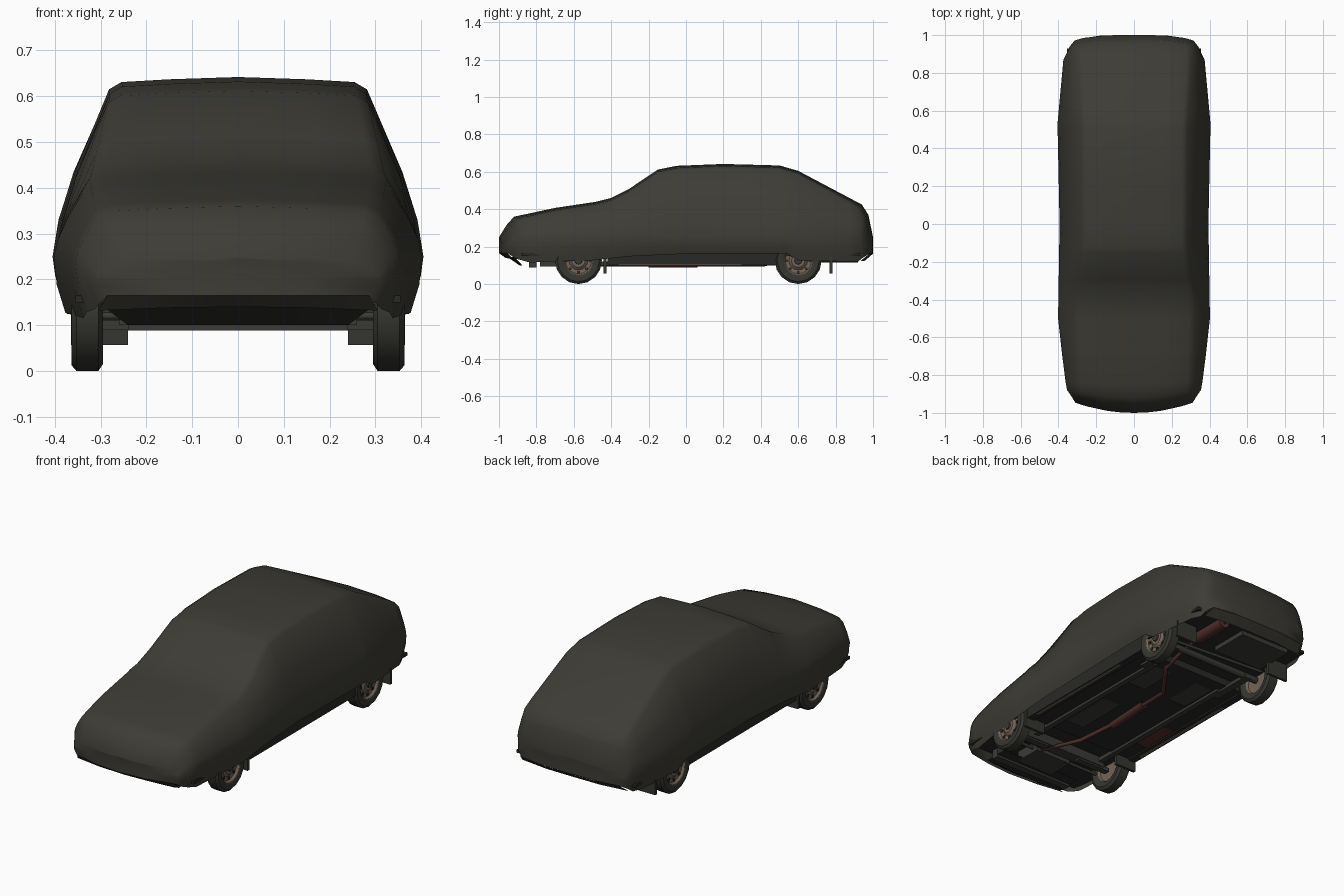
import bpy, bmesh, math

if "Cube" in bpy.data.objects:
    bpy.data.objects.remove(bpy.data.objects["Cube"])


def mat(name, r, g, b):
    m = bpy.data.materials.new(name)
    m.diffuse_color = (r, g, b, 1)
    m.use_nodes = True
    m.node_tree.nodes["Principled BSDF"].inputs["Base Color"].default_value = m.diffuse_color
    return m


COVER = mat("grey_olive_cloth", 0.047, 0.045, 0.036)
TYRE = mat("tyre_rubber", 0.036, 0.036, 0.030)
RIM = mat("tan_metal", 0.17, 0.125, 0.092)
DARK = mat("dark_underbody", 0.022, 0.022, 0.020)
GREY = mat("grey_steel", 0.042, 0.042, 0.037)
RED = mat("rust_red", 0.085, 0.03, 0.026)


def finish(name, bm, material, angle=None):
    bmesh.ops.remove_doubles(bm, verts=bm.verts, dist=0.0005)
    bmesh.ops.recalc_face_normals(bm, faces=bm.faces)
    me = bpy.data.meshes.new(name)
    bm.to_mesh(me)
    bm.free()
    me.materials.append(material)
    ob = bpy.data.objects.new(name, me)
    bpy.context.collection.objects.link(ob)
    if angle:
        bpy.context.view_layer.objects.active = ob
        ob.select_set(True)
        bpy.ops.object.shade_smooth_by_angle(angle=math.radians(angle))
        ob.select_set(False)
    return ob


def grid(name, rows, material, angle=None):
    bm = bmesh.new()
    vs = [[bm.verts.new(p) for p in row] for row in rows]
    for a, b in zip(vs, vs[1:]):
        for i in range(len(a) - 1):
            bm.faces.new((a[i], a[i + 1], b[i + 1], b[i]))
    bmesh.ops.dissolve_degenerate(bm, edges=bm.edges, dist=0.0001)
    return finish(name, bm, material, angle)


def box(name, x, y, z, material):
    bm = bmesh.new()
    bmesh.ops.create_cube(bm, size=1)
    for v in bm.verts:
        v.co = [lo + (c + 0.5) * (hi - lo) for c, (lo, hi) in zip(v.co, (x, y, z))]
    return finish(name, bm, material)


def pair(name, x, y, z, material):
    for s, side in ((1, "right"), (-1, "left")):
        box(f"{name}_{side}", sorted((s * x[0], s * x[1])), y, z, material)


def tube(name, pts, radius, material):
    cu = bpy.data.curves.new(name, 'CURVE')
    cu.dimensions = '3D'
    cu.bevel_depth, cu.bevel_resolution, cu.use_fill_caps = radius, 2, True
    sp = cu.splines.new('POLY')
    sp.points.add(len(pts) - 1)
    for p, c in zip(sp.points, pts):
        p.co = (*c, 1)
    cu.materials.append(material)
    bpy.context.collection.objects.link(bpy.data.objects.new(name, cu))


def lerp(table, y):
    for (a, p), (b, q) in zip(table, table[1:]):
        if y <= b:
            return p + (q - p) * max(0, (y - a) / (b - a))
    return table[-1][1]


# cloth cover: outline curves along the length
TOP = [(-1, .25), (-.96, .315), (-.92, .36), (-.7, .407), (-.48, .44), (-.4, .46), (-.31, .505),
       (-.15, .612), (-.05, .632), (.2, .642), (.5, .634), (.6, .605), (.94, .425), (.975, .37), (1, .25)]
EDGE = [(-1, .27), (-.92, .30), (-.45, .315), (-.31, .30), (-.12, .272), (.5, .275), (.94, .30), (1, .285)]
WIDE = [(-1, .31), (-.92, .355), (-.5, .402), (0, .394), (.53, .405), (.88, .374), (.97, .342), (1, .315)]
HEM = [(-1, .165), (-.95, .135), (-.85, .115), (-.68, .122), (-.5, .127), (-.3, .148), (0, .162),
       (.54, .162), (.6, .125), (.94, .12), (1, .162)]


def bow(x, y):
    if y < 0:
        return y + 0.05 * (x / 0.3) ** 2 * max(0, (-y - 0.8) / 0.2)
    return y - 0.045 * (x / 0.35) ** 4 * max(0, (y - 0.85) / 0.15)


def section(y, s=1):
    zt, we, wm, zh = (lerp(t, y) for t in (TOP, EDGE, WIDE, HEM))
    ze = zt - 0.015
    zm = min(0.25, (zh + ze) / 2)
    half = [(0, zt), (we * .55, zt - .005), (we * .93, ze + .004), (we * 1.03, ze - .012),
            (we * .35 + wm * .65, zm + .5 * (ze - zm)), (we * .1 + wm * .9, zm + .22 * (ze - zm)),
            (wm, zm), (wm - .006, zm * .5 + zh * .5), (wm - .025, zh)]
    full = [(-x, z) for x, z in half[:0:-1]] + half
    return [(x * s, bow(x * s, y), z) for x, z in full]


ys = sorted({round(y, 3) for t in (TOP, EDGE, WIDE, HEM) for y, _ in t})
rows = [section(-1, s) for s in (0, .5)] + [section(y) for y in ys] + [section(1, s) for s in (.6, 0)]
grid("cloth_cover", rows, COVER, 60)

# cover hem turned under at both ends, and the valance below the nose
xs = (-1, -.5, 0, .5, 1)
grid("front_hem", [[(.285 * t, bow(.285 * t, -1), .165) for t in xs],
                   [(.305 * t, bow(.305 * t, -.965), .14 - .008 * t * t) for t in xs]], COVER, 60)
grid("front_valance", [[(.30 * t, bow(.30 * t, -.955), .145) for t in xs],
                       [(.24 * t, bow(.24 * t, -.89), .10) for t in xs],
                       [(.24 * t, -.74, .10) for t in xs]], DARK)
grid("rear_hem", [[(.29 * t, bow(.29 * t, 1), .162) for t in xs],
                  [(.315 * t, bow(.315 * t, .955), .124) for t in xs]], COVER, 60)

# underbody
box("chassis_plate", (-.355, .355), (-.88, .93), (.15, .165), DARK)
box("floor_pan", (-.315, .315), (-.42, .47), (.112, .155), DARK)
box("front_crossmember", (-.26, .26), (-.61, -.55), (.10, .15), GREY)
box("engine_sump", (-.10, .12), (-.78, -.63), (.095, .16), GREY)
box("radiator_bar", (-.24, .24), (-.84, -.80), (.088, .14), GREY)
box("spare_wheel_well", (-.26, .04), (.69, .91), (.125, .16), GREY)
pair("sill", (.315, .358), (-.42, .50), (.104, .20), DARK)
pair("sill_strip", (.335, .35), (-.36, .30), (.100, .106), RIM)
pair("floor_rail", (.20, .23), (-.52, .42), (.098, .12), GREY)
pair("rear_floor_recess", (.08, .19), (.18, .40), (.108, .12), GREY)
box("front_floor_recess", (.07, .18), (-.32, -.02), (.108, .12), GREY)
box("floor_heat_plate", (-.31, -.24), (-.27, -.05), (.108, .12), RED)
pair("front_arm", (.10, .30), (-.59, -.555), (.09, .11), GREY)
pair("trailing_arm", (.22, .26), (.36, .62), (.10, .12), GREY)
pair("mud_flap_front", (.24, .365), (-.44, -.425), (.057, .17), TYRE)
pair("mud_flap_rear", (.24, .365), (.768, .782), (.057, .17), TYRE)
tube("rear_axle", [(-.31, .6, .12), (.31, .6, .12)], .018, GREY)
tube("track_rod", [(-.28, .68, .125), (.26, .64, .125)], .008, GREY)
tube("steering_rod", [(-.30, -.66, .12), (.30, -.66, .12)], .008, GREY)

# exhaust
tube("exhaust_pipe", [(.17, -.56, .13), (.09, -.62, .105), (.0, -.42, .105), (-.02, -.2, .105), (-.01, .22, .105),
                      (.14, .42, .105), (.15, .55, .135), (.17, .72, .14), (.17, .93, .145)], .011, RED)
tube("middle_silencer", [(-.03, -.20, .112), (-.015, .06, .112)], .024, RED)
tube("rear_silencer", [(.17, .71, .15), (.17, .92, .15)], .036, RED)


# wheels
def lathe(name, profile, s, y, material, n=16):
    loops = []
    for i in range(n + 1):
        a = 2 * math.pi * i / n
        loops.append([(s * x, y + r * math.sin(a), .125 - r * math.cos(a)) for r, x in profile])
    return grid(name, loops, material, 35)


for y, end in ((-.575, "front"), (.6, "rear")):
    for s, side in ((1, "right"), (-1, "left")):
        tag = f"{end}_{side}"
        lathe("tyre_" + tag, [(.076, .305), (.085, .298), (.11, .295), (.125, .305), (.125, .353),
                              (.112, .364), (.085, .364), (.076, .358)], s, y, TYRE)
        lathe("rim_" + tag, [(.078, .305), (.070, .318), (.03, .32), (0, .32)], s, y, RIM)
        lathe("wheel_disc_" + tag, [(.078, .36), (.070, .348), (.05, .345), (.036, .356), (0, .356)], s, y, RIM)
        lathe("hub_cap_" + tag, [(.02, .355), (.018, .364), (0, .365)], s, y, GREY)
        # dark slots around the disc
        for k in range(8):
            a = 2 * math.pi * k / 8
            cy, cz = y + .061 * math.sin(a), .125 - .061 * math.cos(a)
            box(f"rim_slot_{tag}_{k}", sorted((s * .344, s * .351)), (cy - .007, cy + .007),
                (cz - .007, cz + .007), DARK)
